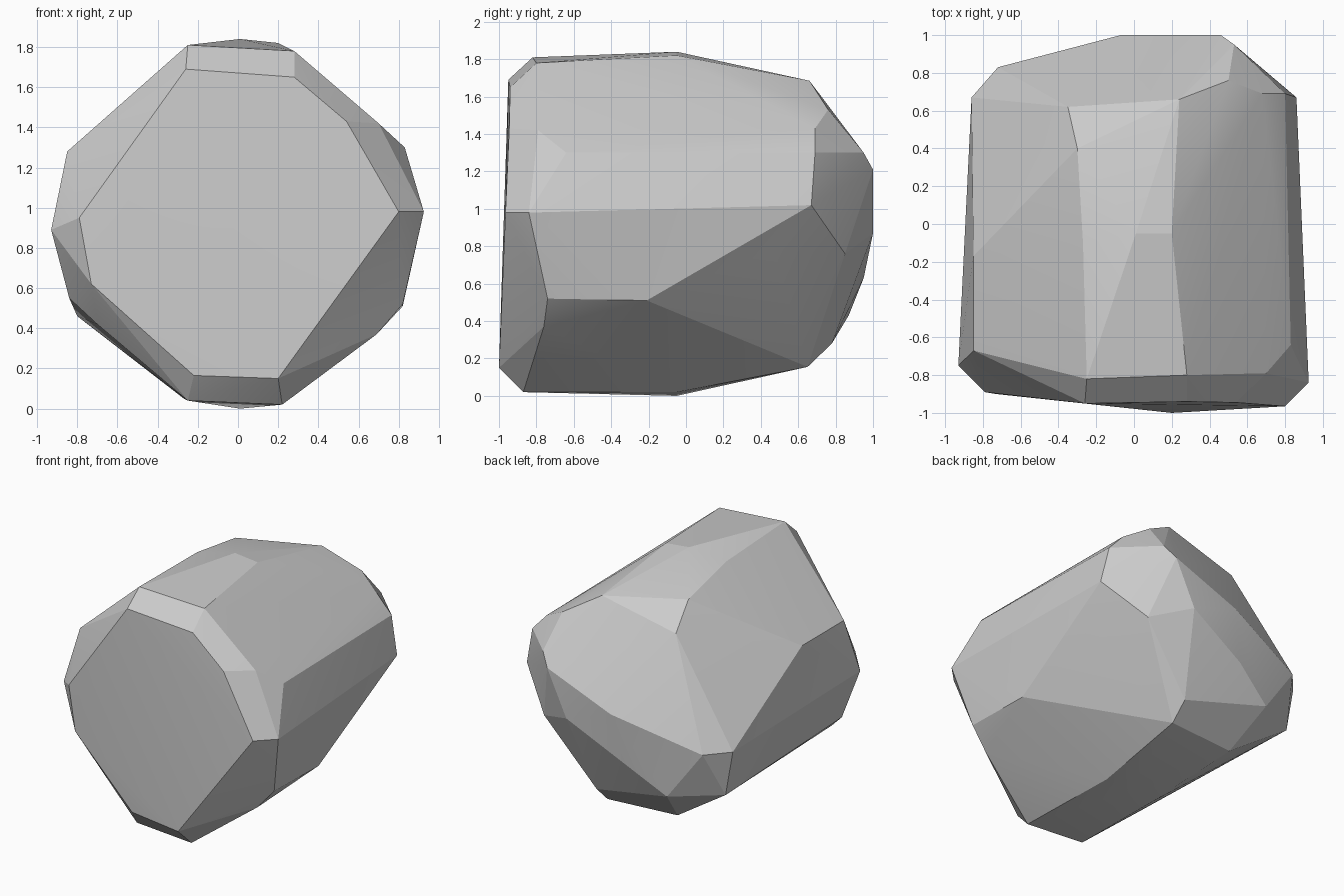
import bpy, bmesh

# Chamfered boulder: a convex skin stretched over a few rims along its length.
# Flat front end
front_face = [(-.26, -.95, 1.69), (.28, -.94, 1.65), (.54, -.945, 1.43), (.8, -.965, .98),
              (.2, -1, .15), (-.22, -.95, .165), (-.73, -.9, .62), (-.79, -.89, .95)]

# Outer edge of the front chamfer
front_rim = [(-.25, -.82, 1.81), (.28, -.8, 1.78), (.7, -.79, 1.42), (.83, -.64, 1.3),
             (.925, -.84, .98), (.82, -.74, .52), (.69, -.76, .37), (.22, -.87, .02),
             (-.25, -.85, .04), (-.7, -.74, .42), (-.84, -.66, .55), (-.93, -.75, .89),
             (-.85, -.67, 1.28)]

# Crest across the top, mirrored to the underside
crest = [(.2, -.05, 1.82), (.01, -.05, 1.84), (-.27, -.1, 1.79)]
crest += [(x, y, 1.84 - z) for x, y, z in crest]

# Corners along the flanks
flanks = [(-.85, -.17, 1.28), (-.82, .1, .55), (-.3, .4, 1.7), (.82, -.21, .51)]

# Rim where the sides meet the rounded back
back_rim = [(.24, .66, 1.685), (-.35, .62, 1.54), (-.86, .67, .8), (-.8, .67, .46),
            (-.35, .6, .16), (.2, .65, .155), (.77, .47, .78), (.86, .67, 1.02),
            (.8, .69, 1.3), (.68, .69, 1.43)]

# Rounded back end
back_dome = [(.5, .76, 1.53), (.53, .95, 1.3), (.46, 1, 1.21), (-.07, 1, 1), (.3, 1, .87),
             (-.15, .95, .63), (-.45, .87, .43), (.2, .78, .28), (-.72, .83, .8),
             (.59, .85, .76)]

bm = bmesh.new()
for ring in (front_face, front_rim, crest, flanks, back_rim, back_dome):
    for co in ring:
        bm.verts.new(co)
hull = bmesh.ops.convex_hull(bm, input=bm.verts[:])
spare = {v for v in hull["geom_interior"] + hull["geom_unused"]
         if isinstance(v, bmesh.types.BMVert)}
bmesh.ops.delete(bm, geom=list(spare), context="VERTS")
bmesh.ops.recalc_face_normals(bm, faces=bm.faces[:])

mesh = bpy.data.meshes.new("boulder")
bm.to_mesh(mesh)
bm.free()
boulder = bpy.data.objects.new("boulder", mesh)
bpy.context.collection.objects.link(boulder)

# Soft shading between shallow facets, crisp at strong edges
bpy.context.view_layer.objects.active = boulder
boulder.select_set(True)
bpy.ops.object.shade_smooth_by_angle(angle=0.2)
